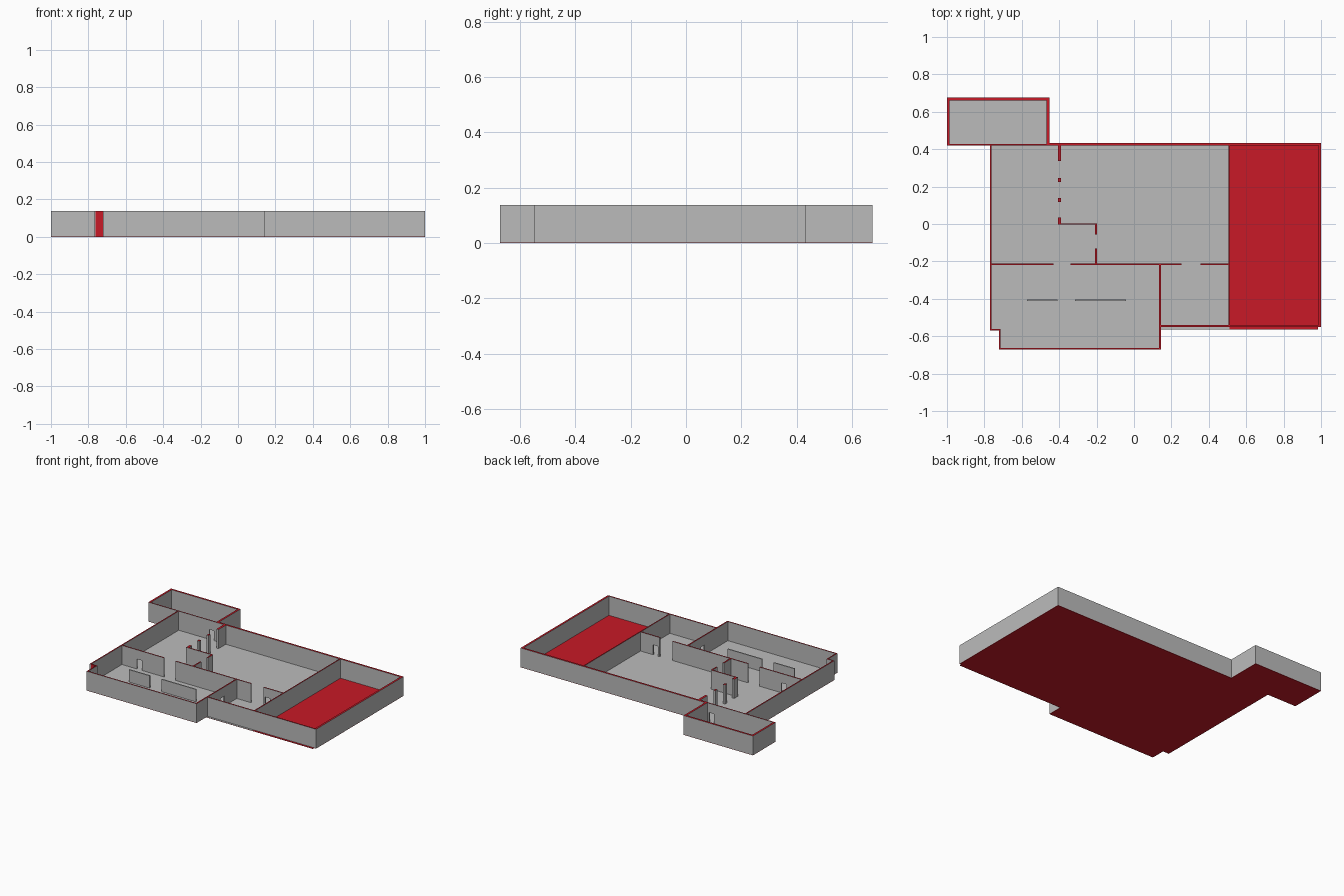
import bpy, bmesh
from mathutils import Vector

if "Cube" in bpy.data.objects:
    bpy.data.objects.remove(bpy.data.objects["Cube"])

FLOOR, TOP, DOOR = 0.002, 0.138, 0.072

red = bpy.data.materials.new("red_paint")
red.diffuse_color = (0.58, 0.01, 0.02, 1)
red.use_nodes = True
red.node_tree.nodes["Principled BSDF"].inputs["Base Color"].default_value = red.diffuse_color
grey = bpy.data.materials.new("plain_grey")
grey.diffuse_color = (0.5, 0.5, 0.5, 1)
grey.use_nodes = True
grey.node_tree.nodes["Principled BSDF"].inputs["Base Color"].default_value = grey.diffuse_color


def prism(name, points, sweep, is_red):
    """Extrude a planar outline; faces passing the is_red test are painted."""
    bm = bmesh.new()
    face = bm.faces.new([bm.verts.new(p) for p in points])
    out = bmesh.ops.extrude_face_region(bm, geom=[face], use_keep_orig=True)
    moved = [v for v in out["geom"] if isinstance(v, bmesh.types.BMVert)]
    bmesh.ops.translate(bm, verts=moved, vec=Vector(sweep))
    bmesh.ops.recalc_face_normals(bm, faces=bm.faces[:])
    bm.normal_update()
    for f in bm.faces:
        f.material_index = int(is_red(f))
    mesh = bpy.data.meshes.new(name)
    bm.to_mesh(mesh)
    bm.free()
    mesh.materials.append(grey)
    mesh.materials.append(red)
    obj = bpy.data.objects.new(name, mesh)
    bpy.context.collection.objects.link(obj)
    return obj


def capped(f):
    return f.normal.z > 0.5 and f.calc_center_median().z > TOP - 0.01


def wall(name, x0, x1, y0, y1, door=None, top=TOP, is_red=capped):
    """Upright wall from its elevation outline, notched where a door stands."""
    along_x = (x1 - x0) >= (y1 - y0)
    a, b = (x0, x1) if along_x else (y0, y1)
    outline = [(a, FLOOR)]
    if door:
        d, e = door
        outline += [(d, FLOOR), (d, DOOR), (e, DOOR), (e, FLOOR)]
    outline += [(b, FLOOR), (b, top), (a, top)]
    if along_x:
        return prism(name, [(s, y0, z) for s, z in outline], (0, y1 - y0, 0), is_red)
    return prism(name, [(x0, s, z) for s, z in outline], (x1 - x0, 0, 0), is_red)


# Floors: grey on top with a red underside, and one all-red room
main = [(-1, 0.42), (-0.77, 0.42), (-0.77, -0.57), (-0.722, -0.57), (-0.722, -0.672),
        (0.144, -0.672), (0.144, -0.565), (0.51, -0.565), (0.51, 0.433),
        (-0.453, 0.433), (-0.453, 0.675), (-1, 0.675)]
prism("main_floor", [(x, y, 0) for x, y in main], (0, 0, FLOOR), lambda f: f.normal.z < 0.5)
side = [(0.51, -0.565), (0.985, -0.565), (0.985, -0.55), (1, -0.55), (1, 0.433), (0.51, 0.433)]
prism("red_room_floor", [(x, y, 0) for x, y in side], (0, 0, FLOOR), lambda f: True)

# Annex walls
wall("annex_back_wall", -1, -0.453, 0.661, 0.675)
wall("annex_left_wall", -1, -0.986, 0.427, 0.661)
wall("annex_right_wall", -0.467, -0.453, 0.433, 0.661)
wall("annex_shared_wall", -1, -0.467, 0.42, 0.427, door=(-0.52, -0.482))

# Outer walls
wall("back_wall", -0.467, 1, 0.419, 0.433)
wall("right_wall", 0.986, 1, -0.541, 0.419)
wall("front_right_wall", 0.144, 1, -0.55, -0.541)
wall("left_wall", -0.77, -0.761, -0.57, 0.42)
wall("step_wall", -0.761, -0.722, -0.57, -0.562,
     is_red=lambda f: capped(f) or f.normal.y < -0.5)
wall("step_side_wall", -0.722, -0.714, -0.664, -0.562)
wall("front_wall", -0.722, 0.144, -0.672, -0.664)
wall("front_room_side_wall", 0.135, 0.144, -0.664, -0.219, door=(-0.4, -0.36))

# Inner walls
wall("red_room_wall", 0.506, 0.514, -0.541, 0.419)
wall("hall_wall_left", -0.761, -0.43, -0.219, -0.211, door=(-0.643, -0.603))
wall("hall_wall_middle", -0.34, 0.255, -0.219, -0.211)
wall("hall_wall_right", 0.355, 0.506, -0.219, -0.211, door=(0.367, 0.407))

# Colonnade and corner partition
for i, (y0, y1) in enumerate([(0.337, 0.419), (0.225, 0.246), (0.118, 0.139), (0.004, 0.036)]):
    wall(f"colonnade_pier_{i + 1}", -0.405, -0.389, y0, y1)
wall("corner_partition", -0.405, -0.198, -0.004, 0.004)
for i, (y0, y1) in enumerate([(-0.056, -0.004), (-0.211, -0.13)]):
    wall(f"corner_pier_{i + 1}", -0.208, -0.198, y0, y1)

# Low free-standing counters
for i, (x0, x1) in enumerate([(-0.572, -0.408), (-0.315, -0.044)]):
    wall(f"counter_{i + 1}", x0, x1, -0.412, -0.404, top=0.09)
